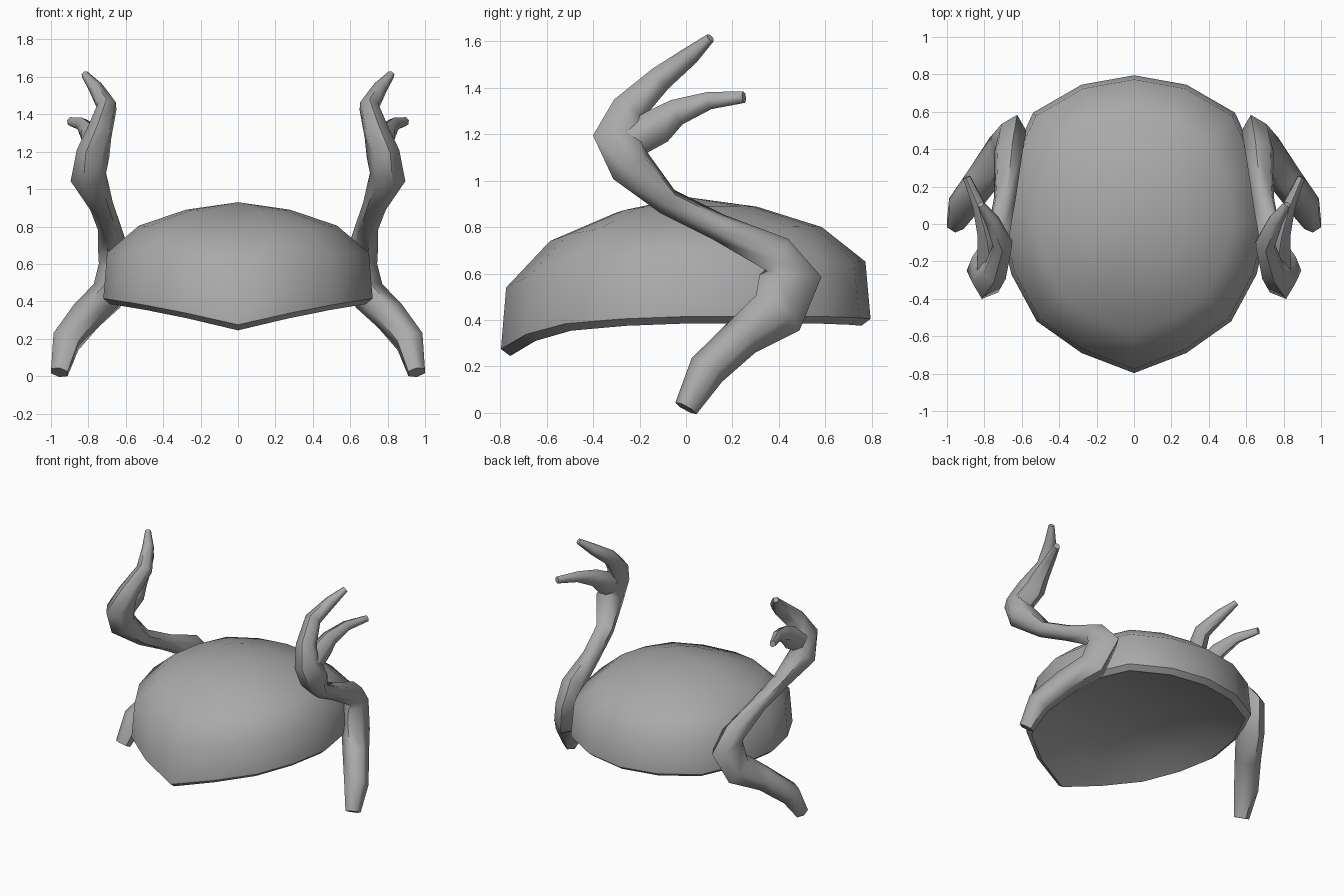
import bpy, bmesh, math
from mathutils import Vector

cube = bpy.data.objects.get("Cube")
if cube:
    bpy.data.objects.remove(cube, do_unlink=True)

grey = bpy.data.materials.new("plain grey")
grey.use_nodes = True
grey.diffuse_color = (0.4, 0.4, 0.4, 1)
grey.node_tree.nodes["Principled BSDF"].inputs["Base Color"].default_value = (0.4, 0.4, 0.4, 1)


def finish(bm, name, angle):
    bmesh.ops.recalc_face_normals(bm, faces=bm.faces)
    mesh = bpy.data.meshes.new(name)
    bm.to_mesh(mesh)
    bm.free()
    mesh.materials.append(grey)
    obj = bpy.data.objects.new(name, mesh)
    bpy.context.collection.objects.link(obj)
    bpy.ops.object.select_all(action='DESELECT')
    obj.select_set(True)
    bpy.context.view_layer.objects.active = obj
    bpy.ops.object.shade_smooth_by_angle(angle=math.radians(angle))
    return obj


def bridge(bm, a, b):
    for i in range(len(a)):
        j = (i + 1) % len(a)
        bm.faces.new((a[i], a[j], b[j], b[i]))


def fan(bm, ring, tip):
    for i in range(len(ring)):
        bm.faces.new((ring[i], ring[(i + 1) % len(ring)], tip))


# Helmet shell: half outline from back to front (x, y, drop towards the front peak)
half = [(0, .795, .07), (.28, .745, .04), (.54, .595, 0), (.67, .31, 0), (.72, 0, 0),
        (.655, -.27, .07), (.52, -.52, .22), (.28, -.69, .55), (0, -.797, 1)]
outline = half + [(-x, y, d) for x, y, d in half[-2:0:-1]]
# Rings from the crown over the rim to the shallow hollow underneath: scale, height, drop
rings = [(.385, .89, .03), (.735, .805, .065), (.972, .66, .12), (1, .415, .14),
         (.95, .385, .14), (.72, .45, .09), (.38, .50, .03)]
bm = bmesh.new()
loops = [[bm.verts.new((x * s, y * s, z - d * drop)) for x, y, d in outline]
         for s, z, drop in rings]
for a, b in zip(loops, loops[1:]):
    bridge(bm, a, b)
fan(bm, loops[0], bm.verts.new((0, 0, .93)))
fan(bm, loops[-1], bm.verts.new((0, 0, .515)))
finish(bm, "helmet_shell", 50)


# Antlers: tapering tubes along a path of (x, y, z, depth radius, width radius)
def tube(bm, path, sides=6):
    pts = [Vector(p[:3]) for p in path]
    loops, u = [], Vector((1, 0, 0))
    for i, p in enumerate(pts):
        t = (pts[min(i + 1, len(pts) - 1)] - pts[max(i - 1, 0)]).normalized()
        u = (u - t * u.dot(t)).normalized()
        v = t.cross(u)
        depth, width = path[i][3:]
        angles = [2 * math.pi * k / sides for k in range(sides)]
        loops.append([bm.verts.new(p + v * math.cos(a) * depth + u * math.sin(a) * width)
                      for a in angles])
    for a, b in zip(loops, loops[1:]):
        bridge(bm, a, b)
    bm.faces.new(loops[0])
    bm.faces.new(loops[-1])


main_beam = [(.955, 0, .02, .052, .052), (.92, .09, .185, .083, .083),
             (.81, .24, .325, .088, .09), (.70, .395, .43, .12, .09),
             (.66, .45, .59, .138, .08), (.67, .395, .68, .085, .08),
             (.69, .14, .80, .06, .062), (.73, -.08, .91, .06, .065),
             (.80, -.24, 1.065, .098, .098), (.775, -.285, 1.19, .122, .085),
             (.74, -.25, 1.305, .075, .07), (.70, -.11, 1.44, .055, .056),
             (.76, .02, 1.54, .04, .04), (.82, .105, 1.615, .02, .02)]
side_tine = [(.78, -.26, 1.16, .08, .07), (.775, -.12, 1.235, .078, .07),
             (.79, -.04, 1.295, .058, .055), (.83, .10, 1.345, .038, .037),
             (.895, .25, 1.36, .025, .022)]
bm = bmesh.new()
tube(bm, main_beam)
tube(bm, side_tine)
antlers = finish(bm, "antlers", 60)
antlers.modifiers.new("mirror", 'MIRROR').use_clip = False
